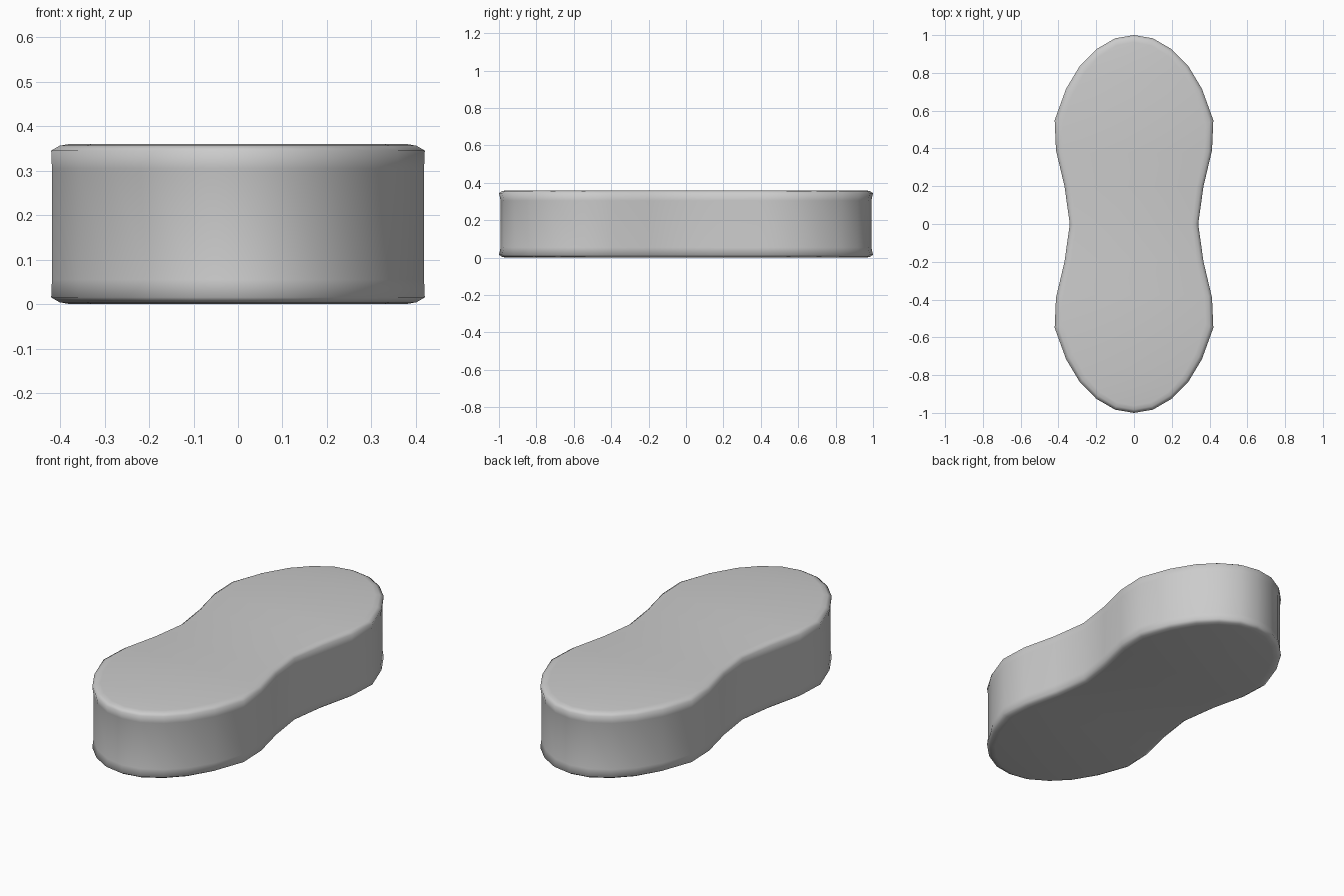
import bpy, bmesh

if "Cube" in bpy.data.objects:
    bpy.data.objects.remove(bpy.data.objects["Cube"])

# Quarter outline of the waisted footprint, tip to waist
quarter = [(0, 1.0), (0.10, 0.983), (0.20, 0.925), (0.285, 0.84),
           (0.36, 0.715), (0.42, 0.55), (0.413, 0.39), (0.368, 0.20), (0.34, 0)]
right = quarter + [(x, -y) for x, y in reversed(quarter[:-1])]
outline = right + [(-x, y) for x, y in reversed(right[1:-1])]

# Ring profile: (height, x scale, y scale) with rounded rims and slightly hollow sides
lower = [(0.0, 0.90, 0.962), (0.004, 0.955, 0.982), (0.015, 1.0, 1.0), (0.055, 0.996, 0.991)]
profile = lower + [(0.36 - z, sx, sy) for z, sx, sy in reversed(lower)]

bm = bmesh.new()
rings = [[bm.verts.new((x * sx, y * sy, z)) for x, y in outline] for z, sx, sy in profile]
n = len(outline)
for a, b in zip(rings, rings[1:]):
    for i in range(n):
        j = (i + 1) % n
        bm.faces.new((a[i], a[j], b[j], b[i]))
# Flat caps split into strips across the body
for ring in (rings[0], rings[-1]):
    bm.faces.new((ring[0], ring[1], ring[-1]))
    for i in range(1, n // 2 - 1):
        bm.faces.new((ring[i], ring[i + 1], ring[n - i - 1], ring[n - i]))
    h = n // 2
    bm.faces.new((ring[h - 1], ring[h], ring[h + 1]))
bmesh.ops.recalc_face_normals(bm, faces=bm.faces[:])

# Body
mesh = bpy.data.meshes.new("body")
bm.to_mesh(mesh)
bm.free()
mesh.polygons.foreach_set("use_smooth", [True] * len(mesh.polygons))
body = bpy.data.objects.new("body", mesh)
bpy.context.collection.objects.link(body)
